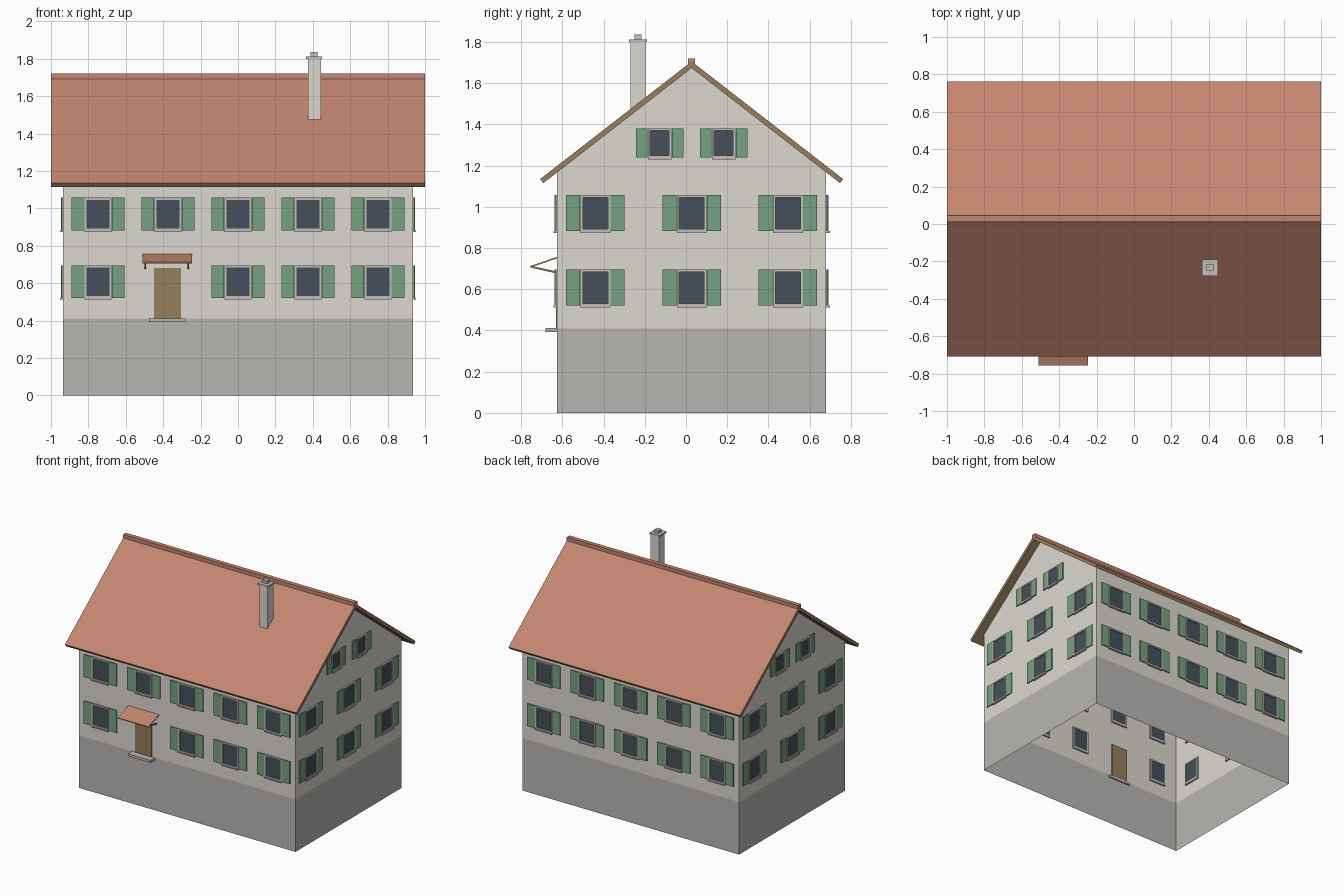
import bpy, bmesh
from math import pi
from mathutils import Matrix, Vector

if "Cube" in bpy.data.objects:
    bpy.data.objects.remove(bpy.data.objects["Cube"])

X, CY, HY = 0.935, 0.0275, 0.6525      # wall half length, ridge y, wall half depth
SLOPE, RIDGE = 0.776, 1.705            # roof pitch and ridge height


def mat(name, rgb):
    m = bpy.data.materials.new(name)
    m.diffuse_color = (*rgb, 1)
    m.use_nodes = True
    m.node_tree.nodes["Principled BSDF"].inputs["Base Color"].default_value = m.diffuse_color
    return m


PLASTER = mat("plaster", (0.72, 0.69, 0.63))
STONE = mat("stone", (0.48, 0.47, 0.45))
TILE = mat("tile", (0.55, 0.24, 0.16))
WOOD = mat("wood", (0.31, 0.21, 0.11))
GREEN = mat("green", (0.18, 0.36, 0.22))
GLASS = mat("glass", (0.06, 0.08, 0.10))
FRAME = mat("frame_paint", (0.55, 0.53, 0.49))


def finish(name, bm, *mats):
    bmesh.ops.recalc_face_normals(bm, faces=bm.faces)
    me = bpy.data.meshes.new(name)
    bm.to_mesh(me)
    bm.free()
    for m in mats:
        me.materials.append(m)
    ob = bpy.data.objects.new(name, me)
    bpy.context.collection.objects.link(ob)
    return ob


def add_box(bm, lo, hi, m=Matrix()):
    lo, hi = Vector(lo), Vector(hi)
    size = Matrix.Diagonal((*(hi - lo), 1))
    bmesh.ops.create_cube(bm, size=1, matrix=m @ Matrix.Translation((lo + hi) / 2) @ size)


def box(name, lo, hi, m):
    bm = bmesh.new()
    add_box(bm, lo, hi)
    return finish(name, bm, m)


def prism(bm, pts, x0, x1):
    """Extrude a (y, z) profile along x."""
    f = bm.faces.new([bm.verts.new((x0, y, z)) for y, z in pts])
    ext = bmesh.ops.extrude_face_region(bm, geom=[f])
    bmesh.ops.translate(bm, vec=(x1 - x0, 0, 0),
                        verts=[v for v in ext["geom"] if isinstance(v, bmesh.types.BMVert)])


# Hollow wall shell with gables, open below, stone-coloured up to 0.41
top = RIDGE - 0.02
eave = top - HY * SLOPE
bm = bmesh.new()
prism(bm, [(CY - HY, 0), (CY + HY, 0), (CY + HY, eave), (CY, top), (CY - HY, eave)], -X, X)
bmesh.ops.recalc_face_normals(bm, faces=bm.faces)
bm.normal_update()
bmesh.ops.delete(bm, geom=[f for f in bm.faces if abs(f.normal.z) > 0.3], context='FACES')
bmesh.ops.bisect_plane(bm, geom=bm.verts[:] + bm.edges[:] + bm.faces[:],
                       plane_co=(0, 0, 0.41), plane_no=(0, 0, 1))
for f in bm.faces:
    f.material_index = int(f.calc_center_median().z < 0.41)
finish("walls", bm, PLASTER, STONE)

# Two roof slabs, tiled on top and wooden elsewhere
for name, s in (("front_roof", -1), ("back_roof", 1)):
    bm = bmesh.new()
    e = RIDGE - 0.735 * SLOPE
    prism(bm, [(CY, RIDGE), (CY + s * 0.735, e), (CY + s * 0.72, e - 0.02), (CY, RIDGE - 0.032)], -1, 1)
    bmesh.ops.recalc_face_normals(bm, faces=bm.faces)
    bm.normal_update()
    for f in bm.faces:
        f.material_index = int(f.normal.z > 0.3)
    finish(name, bm, WOOD, TILE)
box("ridge_cap", (-1, CY - 0.017, 1.69), (1, CY + 0.017, 1.72), TILE)

# Chimney
box("chimney_stack", (0.373, -0.27, 1.45), (0.443, -0.197, 1.80), PLASTER)
box("chimney_cap", (0.363, -0.277, 1.80), (0.45, -0.19, 1.812), FRAME)
box("chimney_pot", (0.388, -0.25, 1.812), (0.425, -0.215, 1.835), FRAME)

# Windows: local x along the wall, local -y outward, z up
parts = {n: bmesh.new() for n in ("window_frames", "window_panes", "window_sills", "shutters")}


def window(wall, u, z0, w=0.072, h=0.175, shutter=0.07):
    m = wall @ Matrix.Translation((u, 0, z0))
    t = 0.011
    fr = parts["window_frames"]
    for s in (-1, 1):
        a, b = sorted((s * w, s * (w - t)))
        add_box(fr, (a, -0.012, 0), (b, 0.01, h), m)
        a, b = sorted((s * (w + 0.002), s * (w + shutter)))
        add_box(parts["shutters"], (a, -0.009, 0), (b, -0.001, h), m)
    add_box(fr, (t - w, -0.012, 0), (w - t, 0.01, t), m)
    add_box(fr, (t - w, -0.012, h - t), (w - t, 0.01, h), m)
    add_box(parts["window_panes"], (t - w, -0.004, t), (w - t, 0.006, h - t), m)
    add_box(parts["window_sills"], (-w, -0.018, -0.008), (w, 0.012, 0), m)


ROWS = (0.52, 0.882)
COLS = [i * 0.374 for i in range(-2, 3)]
FRONT = Matrix.Translation((0, CY - HY, 0))
BACK = Matrix.Translation((0, CY + HY, 0)) @ Matrix.Rotation(pi, 4, 'Z')
for wall in (FRONT, BACK):
    for z in ROWS:
        for i, u in enumerate(COLS):
            if not (wall is FRONT and z == ROWS[0] and i == 1):   # door bay
                window(wall, u, z)
for s in (-1, 1):
    side = Matrix.Translation((s * X, CY, 0)) @ Matrix.Rotation(s * pi / 2, 4, 'Z')
    for z in ROWS:
        for u in (-0.467, 0, 0.467):
            window(side, u, z)
    for u in (-0.155, 0.155):
        window(side, u, 1.238, 0.057, 0.142, 0.058)
for (name, bm), m in zip(parts.items(), (FRAME, GLASS, FRAME, GREEN)):
    finish(name, bm, m)

# Door, step and sloping canopy on two struts
F = CY - HY
box("door", (-0.449, F - 0.006, 0.41), (-0.305, F + 0.01, 0.682), WOOD)
box("door_step", (-0.475, -0.682, 0.392), (-0.28, F + 0.01, 0.411), STONE)
bm = bmesh.new()
prism(bm, [(F, 0.757), (-0.757, 0.712), (-0.755, 0.705), (F, 0.75)], -0.51, -0.245)
finish("door_canopy", bm, TILE)
bm = bmesh.new()
for x in (-0.497, -0.265):
    prism(bm, [(F, 0.686), (-0.75, 0.713), (-0.75, 0.704), (F, 0.676)], x - 0.004, x + 0.004)
finish("canopy_struts", bm, WOOD)
